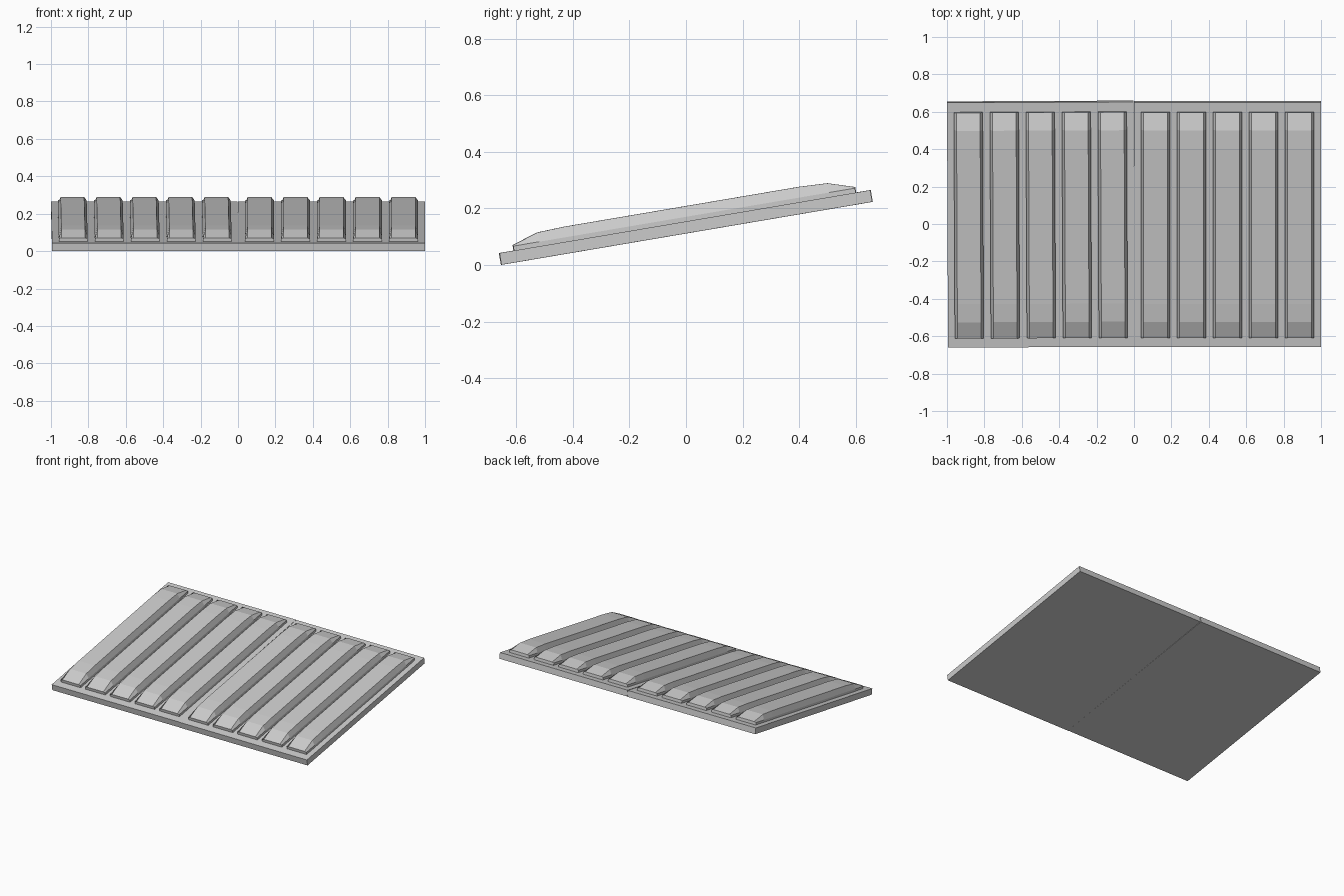
import bpy, bmesh
from math import radians, sin

if "Cube" in bpy.data.objects:
    bpy.data.objects.remove(bpy.data.objects["Cube"])

TILT = radians(9.63)
HALF_LEN, THICK = 0.664, 0.042
RIB_X = [-0.385 + 0.1925 * i for i in range(5)]
# rib profile along its length: (position, height)
RIB_PROFILE = [(-0.612, 0.062), (-0.519, 0.0913), (-0.42, 0.0955),
               (0.42, 0.0955), (0.519, 0.0913), (0.612, 0.062)]


def make_object(name, bm, loc, yaw):
    bmesh.ops.recalc_face_normals(bm, faces=bm.faces)
    mesh = bpy.data.meshes.new(name)
    bm.to_mesh(mesh)
    bm.free()
    ob = bpy.data.objects.new(name, mesh)
    bpy.context.collection.objects.link(ob)
    ob.location = loc
    ob.rotation_euler = (TILT, 0, yaw)


def add_slab(name, loc, yaw, width):
    bm = bmesh.new()
    bmesh.ops.create_cube(bm, size=1)
    for v in bm.verts:
        v.co = (v.co.x * width, v.co.y * 2 * HALF_LEN, (v.co.z + 0.5) * THICK)
    make_object(name, bm, loc, yaw)


def add_ribs(name, loc, yaw):
    bm = bmesh.new()
    base, lip, w, t = THICK - 0.004, 0.058, 0.077, 0.063
    for x in RIB_X:
        rings = []
        for u, h in RIB_PROFILE:
            section = [(-w, base), (-w, lip), (-t, h), (t, h), (w, lip), (w, base)]
            rings.append([bm.verts.new((x + a, u, b)) for a, b in section])
        for r0, r1 in zip(rings, rings[1:]):
            for i in range(6):
                j = (i + 1) % 6
                bm.faces.new((r0[i], r0[j], r1[j], r1[i]))
        bm.faces.new(rings[0])
        bm.faces.new(rings[-1])
    make_object(name, bm, loc, yaw)


# two tilted panels side by side, the left one laid very slightly askew
z0 = HALF_LEN * sin(TILT)
for side, cx, yaw, width in (("left", -0.4985, radians(0.25), 0.997),
                             ("right", 0.5, 0.0, 1.0)):
    loc = (cx, 0.003, z0 + 0.001)
    add_slab(side + "_panel_base", loc, yaw, width)
    add_ribs(side + "_panel_ribs", loc, yaw)
